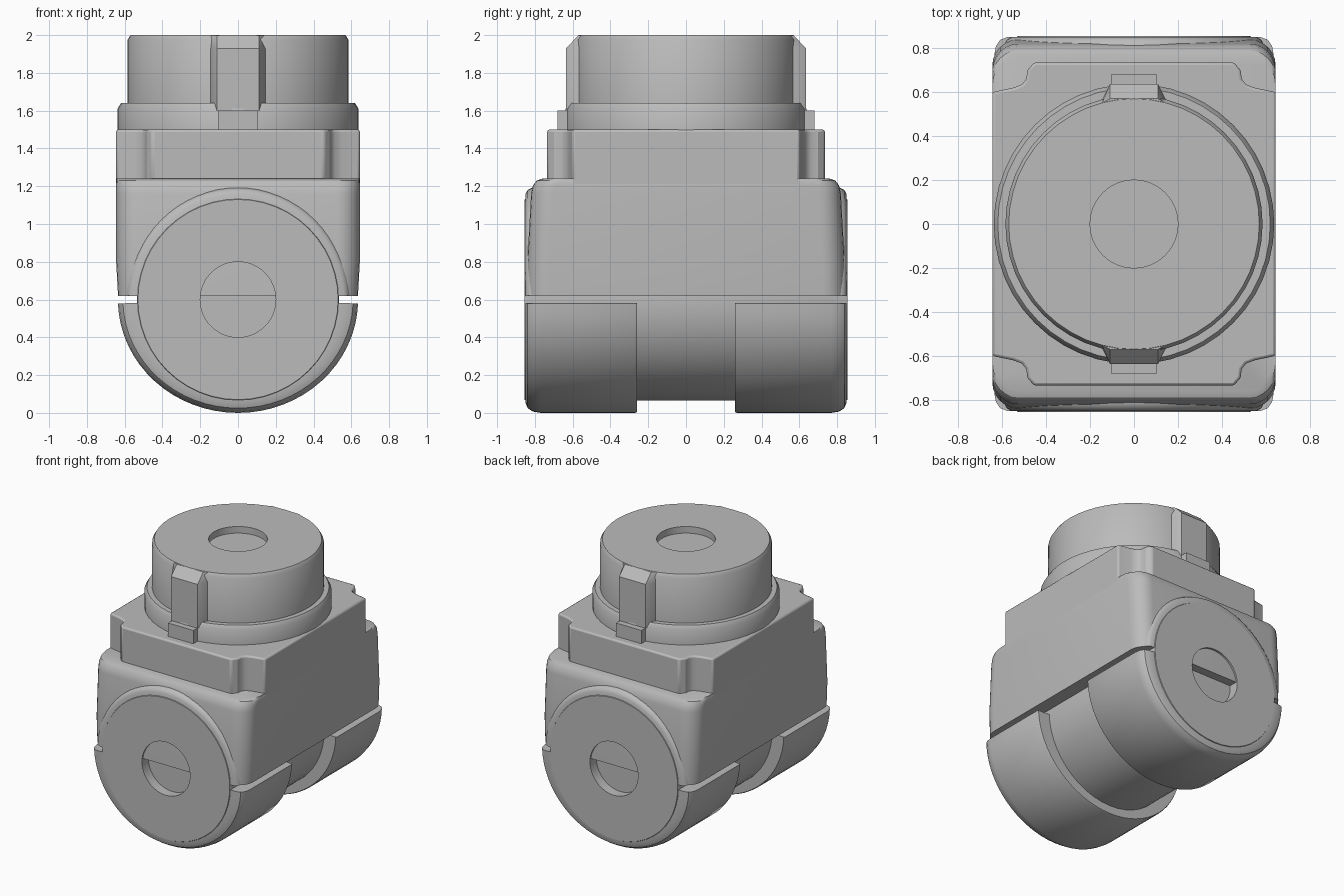
import bpy
import math
from math import cos, sin, pi, radians

if "Cube" in bpy.data.objects:
    bpy.data.objects.remove(bpy.data.objects["Cube"], do_unlink=True)

grey = bpy.data.materials.new("plain grey")
grey.use_nodes = True
GREY = (0.5, 0.5, 0.5, 1)
grey.diffuse_color = GREY
grey.node_tree.nodes["Principled BSDF"].inputs["Base Color"].default_value = GREY

AXLE_Z = 0.6


def make(name, verts, faces, bevel=0.0):
    """Create a clean, consistently oriented, angle-smoothed object."""
    mesh = bpy.data.meshes.new(name)
    mesh.from_pydata(verts, [], faces)
    ob = bpy.data.objects.new(name, mesh)
    bpy.context.collection.objects.link(ob)
    mesh.materials.append(grey)
    bpy.ops.object.select_all(action="DESELECT")
    ob.select_set(True)
    bpy.context.view_layer.objects.active = ob
    bpy.ops.object.mode_set(mode="EDIT")
    bpy.ops.mesh.select_all(action="SELECT")
    bpy.ops.mesh.normals_make_consistent(inside=False)
    bpy.ops.object.mode_set(mode="OBJECT")
    if bevel:
        mod = ob.modifiers.new("soft edges", "BEVEL")
        mod.width, mod.segments, mod.limit_method = bevel, 2, "ANGLE"
        mod.angle_limit = radians(40)
    bpy.ops.object.shade_smooth_by_angle(angle=radians(32))
    return ob


def loft(name, loops, bevel=0.0, wrap=False):
    """Skin a stack of equal-length loops, with end caps or wrapped around."""
    n = len(loops[0])
    verts = [p for loop in loops for p in loop]
    faces = []
    for k in range(len(loops) - 1):
        a, b = k * n, (k + 1) * n
        faces += [(a + i, a + (i + 1) % n, b + (i + 1) % n, b + i) for i in range(n)]
    if not wrap:
        last = (len(loops) - 1) * n
        faces += [tuple(range(n)), tuple(range(last, last + n))]
    return make(name, verts, faces, bevel)


def turned(name, profile, place, sides=48):
    """Lathe a (radius, height) profile; place maps local x, y, height."""
    return loft(name, [[place(r * cos(2 * pi * i / sides), r * sin(2 * pi * i / sides), h)
                        for i in range(sides)] for r, h in profile])


def arc_sweep(name, profile, start, end, x_scale, side, steps=32):
    """Sweep a closed (radius, y) section part of the way around the axle."""
    loops = []
    for i in range(steps + 1):
        t = radians(start + (end - start) * i / steps)
        loops.append([(r * cos(t) * x_scale, side * y, AXLE_Z + r * sin(t)) for r, y in profile])
    return loft(name, loops)


def rounded_rect(hx, hy, radius, z, steps=6):
    pts = []
    for q, (sx, sy) in enumerate([(1, 1), (-1, 1), (-1, -1), (1, -1)]):
        for i in range(steps + 1):
            t = (q + i / steps) * pi / 2
            pts.append((sx * (hx - radius) + radius * cos(t),
                        sy * (hy - radius) + radius * sin(t), z))
    return pts


def four_way(quarter, z):
    """Repeat one quarter outline in all four quadrants."""
    back = quarter + [(-x, y) for x, y in reversed(quarter)]
    return [(x, y, z) for x, y in back + [(-x, -y) for x, y in back]]


# Main housing, slightly drafted with a soft shoulder
loft("housing", [rounded_rect(hx, hy, 0.12, z) for hx, hy, z in [
    (0.635, 0.845, 0.62), (0.645, 0.84, 0.8), (0.645, 0.82, 1.16),
    (0.645, 0.81, 1.205), (0.644, 0.79, 1.23), (0.643, 0.76, 1.24)]])

# Upper block with notched corners
notch = [(0.645, 0.6), (0.55, 0.62), (0.51, 0.635), (0.49, 0.66), (0.485, 0.7), (0.455, 0.735)]
loft("upper_block", [four_way(notch, z) for z in (1.2, 1.5)], bevel=0.012)

# Horizontal barrel with a shallow socket in each end
barrel = [(0.2, 0.78), (0.2, 0.855), (0.53, 0.855), (0.535, 0.845)]
turned("barrel", [(r, -y) for r, y in barrel] + barrel[::-1],
       lambda a, b, h: (a, h, AXLE_Z + b))

# Lower half shells and the raised arches above them, at both ends
shell = [(0.5, 0.26), (0.595, 0.26), (0.6, 0.27), (0.6, 0.77), (0.593, 0.81),
         (0.575, 0.838), (0.545, 0.85), (0.5, 0.85)]
arch = [(0.5, 0.7), (0.592, 0.7), (0.592, 0.815), (0.58, 0.838), (0.56, 0.85), (0.5, 0.85)]
for end, side in (("front", -1), ("back", 1)):
    arc_sweep(end + "_lower_shell", shell, 182, 358, 1.06, side)
    arc_sweep(end + "_arch", arch, 2, 178, 1.0, side)

# Round collar and cap with a shallow socket on top
turned("collar", [(0.638, 1.48), (0.638, 1.61), (0.62, 1.64)], lambda a, b, h: (a, b, h))
turned("cap", [(0.585, 1.6), (0.585, 1.975), (0.57, 2.0), (0.2, 2.0), (0.2, 1.95)],
       lambda a, b, h: (a, b, h))

# Locating ribs on the cap and small blocks on the collar
for end, side in (("front", -1), ("back", 1)):
    rib = []
    for z, base, out in ((1.6, 0.565, 0.636), (1.93, 0.565, 0.636), (1.998, 0.55, 0.57)):
        half = [(0.145, 0.4), (0.145, base), (0.11, out)]
        rib.append([(x, side * y, z) for x, y in half + [(-x, y) for x, y in reversed(half)]])
    loft(end + "_rib", rib)
    tab = [(0.105, 0.55), (0.105, 0.68), (-0.105, 0.68), (-0.105, 0.55)]
    loft(end + "_tab", [[(x, side * y, z) for x, y in tab] for z in (1.48, 1.6)])
